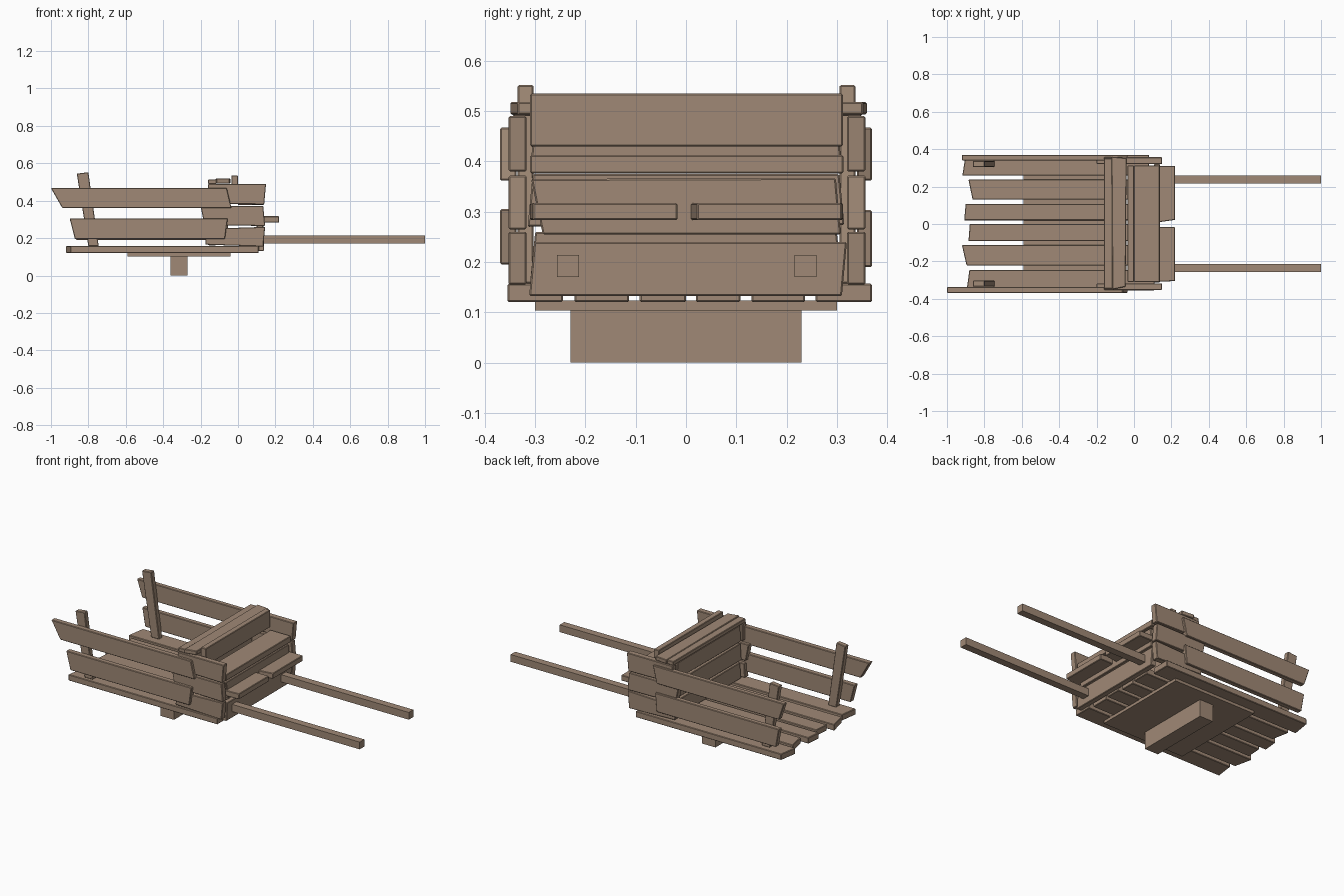
import bpy, bmesh

wood = bpy.data.materials.new("wood")
wood.diffuse_color = (0.35, 0.25, 0.18, 1)


def prism(name, axis, poly, lo, hi, bevel=0.003):
    """Extrude a polygon along an axis; poly holds the two other coordinates in x,y,z order."""
    bm = bmesh.new()
    rings = []
    for d in (lo, hi):
        ring = []
        for p in poly:
            co = list(p)
            co.insert(axis, d)
            ring.append(bm.verts.new(co))
        rings.append(ring)
    n = len(poly)
    bm.faces.new(rings[0])
    bm.faces.new(rings[1])
    for i in range(n):
        j = (i + 1) % n
        bm.faces.new((rings[0][i], rings[0][j], rings[1][j], rings[1][i]))
    bmesh.ops.recalc_face_normals(bm, faces=bm.faces)
    me = bpy.data.meshes.new(name)
    bm.to_mesh(me)
    bm.free()
    me.materials.append(wood)
    ob = bpy.data.objects.new(name, me)
    bpy.context.collection.objects.link(ob)
    if bevel:
        m = ob.modifiers.new("worn_edges", 'BEVEL')
        m.width = bevel
        m.segments = 1
    return ob


def box(name, x0, x1, y0, y1, z0, z1, bevel=0.003):
    return prism(name, 2, [(x0, y0), (x1, y0), (x1, y1), (x0, y1)], z0, z1, bevel)


# foot and underside plate
box("foot_block", -0.36, -0.27, -0.23, 0.23, 0, 0.105, 0)
box("underside_plate", -0.59, -0.04, -0.30, 0.30, 0.103, 0.123, 0)

# floor planks: y0, y1, left x at y0, left x at y1, right x
floor = [(-0.355, -0.245, -0.895, -0.88, 0.11), (-0.222, -0.113, -0.895, -0.92, 0.10),
         (-0.092, 0.0, -0.885, -0.878, 0.11), (0.02, 0.108, -0.908, -0.90, 0.10),
         (0.13, 0.237, -0.863, -0.885, 0.11), (0.258, 0.37, -0.918, -0.90, 0.08)]
for y0, y1, xa, xb, xr in floor:
    prism("floor_plank", 2, [(xa, y0), (xr, y0), (xr, y1), (xb, y1)], 0.12, 0.157)

# long side planks
upper_f = [(-0.94, 0.362), (-0.035, 0.362), (-0.06, 0.467), (-1.0, 0.467)]
lower_f = [(-0.872, 0.195), (-0.07, 0.195), (-0.055, 0.305), (-0.9, 0.305)]
upper_b = [(-0.885, 0.362), (-0.06, 0.362), (-0.035, 0.467), (-0.92, 0.467)]
lower_b = [(-0.865, 0.19), (-0.06, 0.19), (-0.05, 0.303), (-0.885, 0.303)]
for nm, poly in (("upper", upper_f), ("lower", lower_f)):
    prism("front_side_plank_" + nm, 1, poly, -0.37, -0.337)
for nm, poly in (("upper", upper_b), ("lower", lower_b)):
    prism("back_side_plank_" + nm, 1, poly, 0.34, 0.37)

# leaning posts
post = [(-0.80, 0.157), (-0.745, 0.157), (-0.80, 0.552), (-0.862, 0.545)]
prism("post_front", 1, post, -0.335, -0.303)
prism("post_back", 1, post, 0.305, 0.337)

# short stacked boards beside the seat box
stack = [[(-0.175, 0.165), (0.135, 0.155), (0.145, 0.26), (-0.17, 0.25)],
         [(-0.18, 0.27), (0.145, 0.265), (0.135, 0.372), (-0.20, 0.372)],
         [(-0.16, 0.385), (0.14, 0.38), (0.15, 0.49), (-0.16, 0.49)]]
for poly in stack:
    prism("box_side_front", 1, poly, -0.353, -0.317)
    prism("box_side_back", 1, poly, 0.32, 0.357)

# inner wall boards facing the cargo bed
for z0, z1, a in ((0.16, 0.26, 0.31), (0.27, 0.375, 0.315), (0.385, 0.488, 0.31)):
    prism("inner_wall_board", 0, [(-a, z0), (a, z0 + 0.004), (a - 0.01, z1), (-a + 0.01, z1)], -0.155, -0.12)

# capping boards
box("cap_board_low", -0.16, -0.115, -0.345, 0.35, 0.49, 0.514)
prism("cap_board_high", 2, [(-0.115, -0.35), (-0.045, -0.335), (-0.04, 0.352), (-0.12, 0.36)], 0.493, 0.518)

# backrest, seat and outer boards
box("backrest", -0.035, 0.0, -0.31, 0.312, 0.43, 0.535)
box("seat", 0.0, 0.138, -0.31, 0.313, 0.376, 0.413)
prism("outer_board_upper", 0, [(-0.285, 0.255), (0.308, 0.255), (0.298, 0.367), (-0.308, 0.365)], 0.10, 0.135)
prism("outer_board_lower", 0, [(-0.312, 0.132), (0.31, 0.132), (0.32, 0.24), (-0.302, 0.24)], 0.108, 0.14)

# split step shelf
prism("step_front", 2, [(0.10, -0.31), (0.22, -0.305), (0.22, -0.017), (0.10, -0.017)], 0.283, 0.317)
prism("step_back", 2, [(0.10, 0.005), (0.22, 0.022), (0.22, 0.31), (0.10, 0.312)], 0.283, 0.317)

# pull handles
for nm, y in (("front", -0.235), ("back", 0.238)):
    box("handle_" + nm, 0.09, 1.0, y - 0.022, y + 0.022, 0.17, 0.214, 0)
